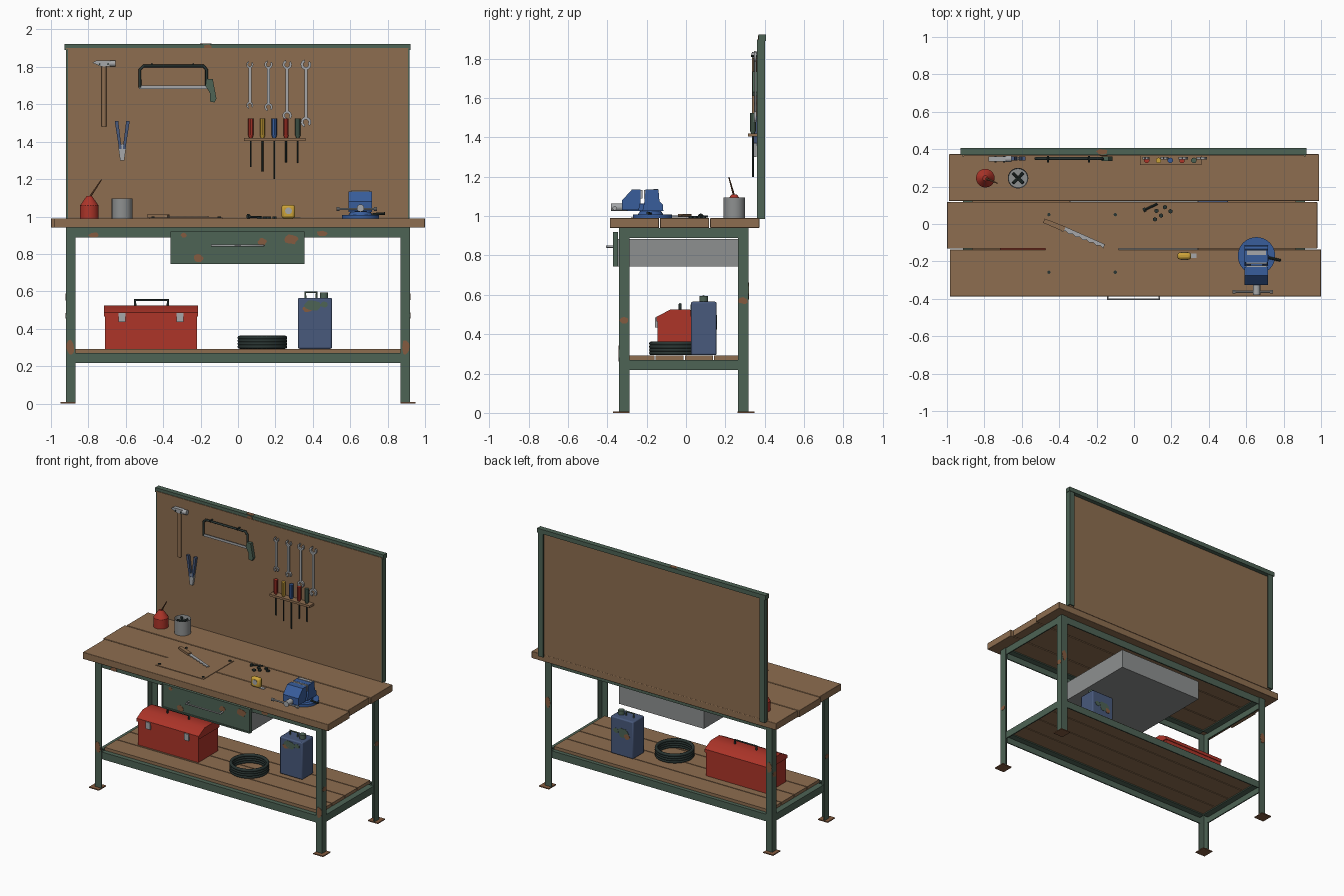
import bpy, bmesh, random
from math import sin, cos, pi, radians
from mathutils import Vector, Matrix

cube = bpy.data.objects.get("Cube")
if cube:
    bpy.data.objects.remove(cube)
random.seed(4)


def material(name, *rgb):
    mat = bpy.data.materials.new(name)
    mat.use_nodes = True
    mat.diffuse_color = (*rgb, 1)
    mat.node_tree.nodes["Principled BSDF"].inputs["Base Color"].default_value = (*rgb, 1)
    return mat


wood = material("worn wood", .27, .155, .08)
green = material("green paint", .075, .125, .09)
rust = material("rust", .23, .105, .05)
red = material("red paint", .42, .035, .022)
blue = material("bright blue", .04, .11, .33)
slate = material("slate blue", .065, .1, .2)
yellow = material("yellow", .6, .36, .04)
steel = material("steel", .38, .39, .4)
zinc = material("zinc sheet", .27, .28, .28)
dark = material("dark rubber", .022, .035, .032)


def finish(name, bm, *mats):
    bmesh.ops.recalc_face_normals(bm, faces=bm.faces)
    mesh = bpy.data.meshes.new(name)
    bm.to_mesh(mesh)
    bm.free()
    for mat in mats:
        mesh.materials.append(mat)
    mesh.shade_smooth()
    mesh.set_sharp_from_angle(angle=radians(35))
    obj = bpy.data.objects.new(name, mesh)
    bpy.context.collection.objects.link(obj)
    return obj


def prism(name, mat, axis, points, start, end):
    """Extrude a 2D outline along one axis."""
    place = {"x": lambda a, b: (start, a, b), "y": lambda a, b: (a, start, b), "z": lambda a, b: (a, b, start)}[axis]
    bm = bmesh.new()
    face = bm.faces.new([bm.verts.new(place(a, b)) for a, b in points])
    geom = bmesh.ops.extrude_face_region(bm, geom=[face])["geom"]
    shift = Vector([(end - start) * (axis == letter) for letter in "xyz"])
    bmesh.ops.translate(bm, vec=shift, verts=[v for v in geom if isinstance(v, bmesh.types.BMVert)])
    return finish(name, bm, mat)


def box(name, mat, x, y, z, bevel=0):
    obj = prism(name, mat, "z", [(x[0], y[0]), (x[1], y[0]), (x[1], y[1]), (x[0], y[1])], *z)
    if bevel:
        mod = obj.modifiers.new("soft edges", "BEVEL")
        mod.width, mod.segments = bevel, 2
    return obj


def rod(name, mat, start, end, radius, tip=None, sides=20):
    start, end = Vector(start), Vector(end)
    line = end - start
    bm = bmesh.new()
    bmesh.ops.create_cone(bm, cap_ends=True, segments=sides, radius1=radius,
                          radius2=radius if tip is None else tip, depth=line.length)
    turn = line.to_track_quat("Z", "Y").to_matrix().to_4x4()
    bm.transform(Matrix.Translation((start + end) / 2) @ turn)
    return finish(name, bm, mat)


def wire(name, mat, points, radius, cyclic=False):
    curve = bpy.data.curves.new(name, "CURVE")
    curve.dimensions = "3D"
    curve.bevel_depth, curve.bevel_resolution, curve.use_fill_caps = radius, 2, True
    spline = curve.splines.new("POLY")
    spline.points.add(len(points) - 1)
    for slot, p in zip(spline.points, points):
        slot.co = (*p, 1)
    spline.use_cyclic_u = cyclic
    curve.materials.append(mat)
    obj = bpy.data.objects.new(name, curve)
    bpy.context.collection.objects.link(obj)


def blotch(mat, axis, a, b, depth, wide, tall, name="rust_patch"):
    """Thin irregular patch lying on a flat face."""
    ring = [(2 * pi * i / 12, random.uniform(.8, 1.1)) for i in range(12)]
    prism(name, mat, axis, [(a + wide * k * cos(t), b + tall * k * sin(t)) for t, k in ring], depth - .002, depth + .002)


def angle_profile(x, y, sx, sy, size=.052, thick=.008):
    """L outline with its outer corner at x, y, arms reaching inward."""
    steps = [(0, 0), (size, 0), (size, thick), (thick, thick), (thick, size), (0, size)]
    return [(x - sx * u, y - sy * v) for u, v in steps]


# Legs, rusted near the floor
for sx in (-1, 1):
    for y, sy in ((-.34, -1), (.317, 1)):
        leg = prism("leg", green, "z", angle_profile(sx * .92, y, sx, sy), .006, .94)
        leg.data.materials.append(rust)
        bm = bmesh.new()
        bm.from_mesh(leg.data)
        height = .12 if sx < 0 else .1
        bmesh.ops.bisect_plane(bm, geom=bm.verts[:] + bm.edges[:] + bm.faces[:], plane_co=(0, 0, height), plane_no=(sx * .3, 0, 1))
        bm.to_mesh(leg.data)
        bm.free()
        for face in leg.data.polygons:
            face.material_index = int(face.center.z < .4)
        middle = y - sy * .012
        box("foot_plate", rust, (sx * .908 - .04, sx * .908 + .04), (middle - .042, middle + .042), (0, .007))
        blotch(rust, "x", y - sy * .026, .47 if sy < 0 else .57, sx * .92, .024, .018)
        blotch(rust, "y", sx * .896, .3 if sy < 0 else .62, y, .022, .04)

# Angle iron rails under the top and the shelf
for top in (.94, .27):
    for y, sy in ((-.335, -1), (.312, 1)):
        prism("long_rail", green, "x", angle_profile(y, top, sy, 1), -.87, .87)
    for sx in (-1, 1):
        prism("side_rail", green, "y", angle_profile(sx * .915, top, sx, 1), -.288, .265)
blotch(rust, "y", -.77, .9, -.335, .03, .015)
blotch(rust, "y", .45, .91, -.335, .03, .015)

# Top planks and shelf planks
for x0, x1, y0 in ((-.985, 1, -.387), (-1, .98, -.132), (-.99, .99, .123)):
    box("top_plank", wood, (x0, x1), (y0, y0 + .25), (.94, .99), .003)
for i in range(4):
    y0 = -.302 + i * .148
    box("shelf_plank", wood, (-.87, .87), (y0, y0 + .142), (.27, .292))

# Back panel with its frame
box("back_panel", wood, (-.92, .912), (.364, .374), (.99, 1.9))
for sx in (-1, 1):
    prism("panel_post", green, "z", angle_profile(sx * .918, .402, sx, 1, .042), .985, 1.895)
box("panel_top_rail", green, (-.928, .922), (.368, .406), (1.89, 1.922))
blotch(rust, "y", -.16, 1.906, .368, .022, .014)
blotch(rust, "z", -.17, .387, 1.922, .03, .015)

# Drawer: open tray, front panel with raised rim, pull handle
box("drawer_bottom", zinc, (-.345, .345), (-.345, .285), (.745, .755))
for x in (-.345, .337):
    box("drawer_side", zinc, (x, x + .008), (-.345, .285), (.745, .885))
box("drawer_back", zinc, (-.345, .345), (.277, .285), (.745, .885))
box("drawer_front", green, (-.352, .348), (-.366, -.345), (.75, .92))
for x in (-.36, .345):
    box("drawer_rim", green, (x, x + .01), (-.372, -.345), (.745, .92))
box("drawer_rim", green, (-.36, .355), (-.372, -.345), (.745, .755))
for x, z, size in ((-.21, .778, .027), (.13, .865, .024), (.285, .878, .036), (-.29, .9, .016)):
    blotch(rust, "y", x, z, -.366, size, size * .8)
wire("drawer_handle", steel, [(-.14, -.366, .845), (-.14, -.403, .845), (.135, -.403, .845), (.135, -.366, .845)], .006)

# Toolbox
prism("toolbox_body", red, "x", [(-.145, .293), (.085, .293), (.085, .475), (-.145, .475)], -.71, -.22)
prism("toolbox_lid", red, "x", [(-.15, .465), (.09, .465), (.09, .488), (.02, .525), (-.08, .525), (-.15, .488)], -.716, -.214)
for x in (-.62, -.31):
    box("toolbox_latch", steel, (x - .018, x + .018), (-.158, -.145), (.435, .485))
wire("toolbox_handle", dark, [(-.55, -.03, .522), (-.55, -.03, .553), (-.375, -.03, .553), (-.375, -.03, .522)], .007)

# Coiled hose
for i in range(4):
    ring = [(.13 + .122 * cos(t * pi / 16), -.055 + .122 * sin(t * pi / 16), .304 + i * .016) for t in range(32)]
    wire("hose_coil", dark, ring, .011, True)

# Fuel can
box("fuel_can", slate, (.32, .503), (.025, .155), (.293, .565), .008)
rod("can_cap", green, (.46, .09, .56), (.46, .09, .595), .022)
wire("can_handle", green, [(.36, .09, .56), (.36, .09, .594), (.42, .09, .594), (.42, .09, .56)], .006)
for x, z, size, mat in ((.4, .525, .045, green), (.37, .505, .025, rust), (.46, .53, .022, green)):
    blotch(mat, "y", x, z, .025, size, size * .7, "can_patch")
    blotch(mat, "y", x, z - .06, .155, size, size * .8, "can_patch")

# Hammer
rod("hammer_handle", wood, (-.717, .348, 1.48), (-.717, .348, 1.82), .013)
rod("hammer_face", steel, (-.69, .348, 1.818), (-.655, .348, 1.818), .017)
prism("hammer_head", steel, "y", [(-.778, 1.822), (-.735, 1.803), (-.685, 1.803), (-.685, 1.833), (-.76, 1.833)], .335, .361)

# Pliers, jaws down
for s in (-1, 1):
    grip = [(s * .003, 1.36), (s * .017, 1.36), (s * .04, 1.51), (s * .021, 1.51)]
    prism("pliers_grip", slate, "y", [(x - .619, z) for x, z in grip], .34, .36)
prism("pliers_jaws", steel, "y", [(-.64, 1.37), (-.63, 1.3), (-.608, 1.3), (-.598, 1.37), (-.619, 1.39)], .342, .358)

# Hacksaw
arch = [(-.525, 1.69), (-.525, 1.785), (-.505, 1.805), (-.185, 1.805), (-.168, 1.785), (-.168, 1.7)]
wire("hacksaw_frame", dark, [(x, .35, z) for x, z in arch], .008)
box("hacksaw_blade", steel, (-.53, -.165), (.348, .352), (1.682, 1.7))
prism("hacksaw_grip", green, "y", [(-.175, 1.7), (-.165, 1.735), (-.135, 1.735), (-.115, 1.63), (-.125, 1.61), (-.15, 1.615), (-.15, 1.66)], .338, .362)
for x in (-.46, -.24, -.74, -.695):
    rod("peg", dark, (x, .33, 1.815), (x, .366, 1.815), .005, sides=8)


# Wrenches
def wrench_end(x, z, radius, facing):
    arc = [facing + .55 + (2 * pi - 1.1) * i / 14 for i in range(15)]
    outline = [(x + radius * cos(t), z + radius * sin(t)) for t in arc]
    outline += [(x + radius * .5 * cos(t), z + radius * .5 * sin(t)) for t in reversed(arc)]
    prism("wrench_end", steel, "y", outline, .345, .359)


for i, low in enumerate((1.595, 1.585, 1.54, 1.505)):
    x, size = .063 + i * .1, .019 + i * .003
    box("wrench_shaft", steel, (x - .008, x + .008), (.348, .356), (low + size * .7, 1.812 - size * .6))
    wrench_end(x, low, size, -pi / 2 + .25)
    wrench_end(x, 1.812, size, pi / 2 - .25)

# Screwdriver rack
box("screwdriver_rack", wood, (.033, .36), (.315, .366), (1.404, 1.42))
for i, (mat, low) in enumerate(((red, 1.265), (yellow, 1.24), (blue, 1.2), (red, 1.29), (green, 1.285))):
    x = .068 + i * .063
    rod("screwdriver_handle", mat, (x, .34, 1.435), (x, .34, 1.525), .015, sides=10)
    rod("screwdriver_collar", mat, (x, .34, 1.42), (x, .34, 1.435), .009, .015, 10)
    rod("screwdriver_shaft", dark, (x, .34, low), (x, .34, 1.425), .0045, sides=8)

# Oil can
rod("oil_can_body", red, (-.795, .245, .99), (-.795, .245, 1.058), .05)
rod("oil_can_shoulder", red, (-.795, .245, 1.058), (-.795, .245, 1.11), .05, .014)
rod("oil_can_spout", rust, (-.795, .245, 1.1), (-.73, .218, 1.197), .006, .003, 8)

# Tin of fasteners
tin = rod("tin", zinc, (-.62, .245, .99), (-.62, .245, 1.095), .055, sides=28)
bm = bmesh.new()
bm.from_mesh(tin.data)
lid = [f for f in bm.faces if f.normal.z > .9]
bmesh.ops.inset_region(bm, faces=lid, thickness=.004)
bmesh.ops.translate(bm, vec=(0, 0, -.03), verts=lid[0].verts[:])
bm.to_mesh(tin.data)
bm.free()
for i in range(4):
    dx, dy = .037 * cos(.8 + i * pi / 2), .037 * sin(.8 + i * pi / 2)
    rod("loose_bolt", dark, (-.62, .245, 1.07), (-.62 + dx, .245 + dy, 1.085), .008, sides=8)

# Work sheet held by studs, with a small saw
box("work_sheet", wood, (-.472, -.082), (-.28, .07), (.99, .994))
for x in (-.455, -.1):
    for y in (-.258, .05):
        rod("sheet_stud", dark, (x, y, .99), (x, y, 1), .009, sides=10)
teeth = [(.11 + i * .02, -.016 + .009 * (i % 2)) for i in range(13)]
blade = prism("saw_blade", steel, "z", teeth + [(.35, .008), (.11, .014)], 0, .004)
grip = prism("saw_grip", wood, "z", [(0, -.012), (.12, -.014), (.12, .014), (0, .012)], -.004, .012)
for part in (blade, grip):
    part.location = (-.482, .018, .999)
    part.rotation_euler.z = radians(-22.5)

# Loose bolt and nuts
rod("bolt_shank", dark, (.06, .077, .998), (.125, .108, .998), .006, sides=8)
rod("bolt_head", dark, (.05, .072, 1), (.062, .078, 1), .013, sides=6)
for x, y in ((.12, .07), (.195, .068), (.145, .045), (.112, .025), (.165, .09)):
    rod("nut", dark, (x, y, .99), (x, y, 1.001), .012, sides=6)

# Tape measure
box("tape_case", yellow, (.232, .306), (-.19, -.152), (.99, 1.062), .014)
rod("tape_hub", steel, (.27, -.193, 1.03), (.27, -.149, 1.03), .018)
box("tape_strip", steel, (.3, .335), (-.183, -.159), (.991, .995))

# Bench vise
rod("vise_base", blue, (.655, -.17, .99), (.655, -.17, 1.008), .1, sides=32)
rod("vise_swivel", blue, (.655, -.18, 1.008), (.655, -.18, 1.03), .065, .05)
box("vise_slide", blue, (.622, .69), (-.3, -.12), (1.025, 1.065), .004)
rear = [(-.115, 1.025), (-.118, 1.06), (-.135, 1.075), (-.14, 1.135), (-.205, 1.135), (-.212, 1.07), (-.222, 1.025)]
prism("vise_rear_jaw", blue, "x", rear, .592, .717)
front = [(-.24, 1.03), (-.23, 1.075), (-.23, 1.135), (-.275, 1.135), (-.325, 1.08), (-.325, 1.03)]
prism("vise_front_jaw", blue, "x", front, .592, .717)
box("vise_anvil", steel, (.603, .707), (-.165, -.142), (1.13, 1.138))
for y in (-.231, -.213):
    box("jaw_plate", steel, (.6, .71), (y, y + .01), (1.09, 1.134))
rod("vise_screw", steel, (.655, -.38, 1.045), (.655, -.2, 1.045), .02)
rod("vise_bar", steel, (.535, -.362, 1.04), (.735, -.362, 1.04), .006, sides=10)
for x in (.535, .735):
    rod("vise_bar_knob", steel, (x - .008, -.362, 1.04), (x + .008, -.362, 1.04), .011, sides=10)
rod("swivel_lock", dark, (.72, -.18, 1.012), (.785, -.195, 1.016), .007, sides=8)
